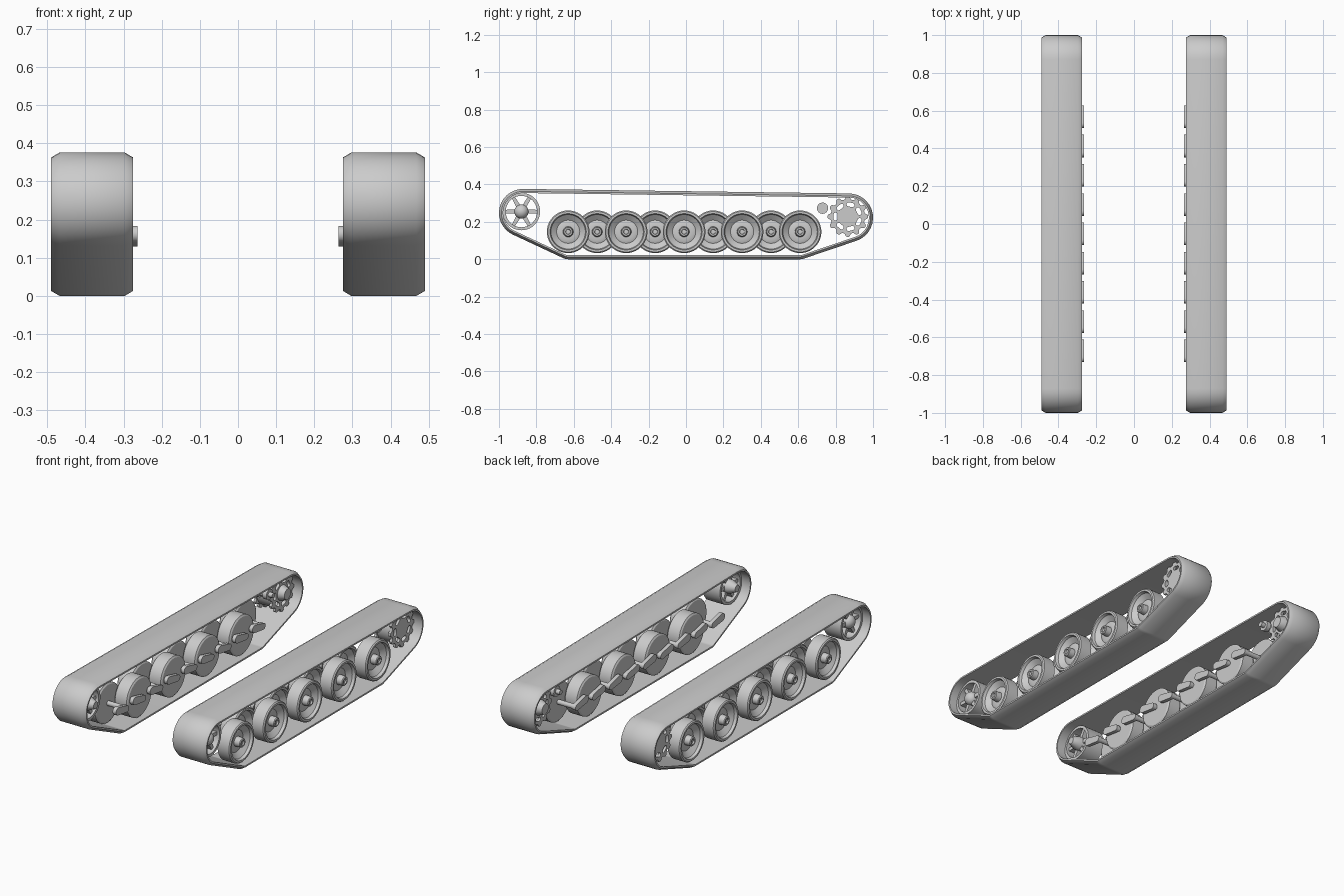
import bpy, bmesh, math
from math import sin, cos, pi, tau
from mathutils import Matrix

cube = bpy.data.objects.get("Cube")
if cube:
    bpy.data.objects.remove(cube, do_unlink=True)

grey = bpy.data.materials.new("plain_grey")
grey.use_nodes = True
colour = (0.6, 0.6, 0.6, 1)
grey.diffuse_color = colour
grey.node_tree.nodes["Principled BSDF"].inputs["Base Color"].default_value = colour

# Local x, y, z become world y, z, x, so profiles are drawn in the side plane
SIDE = Matrix(((0, 0, 1, 0), (1, 0, 0, 0), (0, 1, 0, 0), (0, 0, 0, 1)))


def finish(name, mesh):
    """Link a mesh, shade it and mirror it to the other track."""
    mesh.materials.clear()
    mesh.materials.append(grey)
    ob = bpy.data.objects.new(name, mesh)
    bpy.context.collection.objects.link(ob)
    bpy.ops.object.select_all(action='DESELECT')
    ob.select_set(True)
    bpy.context.view_layer.objects.active = ob
    bpy.ops.object.shade_smooth_by_angle(angle=math.radians(32))
    ob.modifiers.new("Mirror", 'MIRROR')
    return ob


def skin(name, rings, close):
    """Join equal rings of points with quads; close joins last to first."""
    bm = bmesh.new()
    loops = [[bm.verts.new(p) for p in ring] for ring in rings]
    n = len(loops[0])
    pairs = list(zip(loops, loops[1:]))
    if close:
        pairs.append((loops[-1], loops[0]))
    else:
        bm.faces.new(loops[0])
        bm.faces.new(loops[-1])
    for a, b in pairs:
        for i in range(n):
            j = (i + 1) % n
            bm.faces.new((a[i], a[j], b[j], b[i]))
    bmesh.ops.recalc_face_normals(bm, faces=bm.faces)
    mesh = bpy.data.meshes.new(name)
    bm.to_mesh(mesh)
    bm.free()
    return finish(name, mesh)


def lathe(name, y, z, profile, close=False, n=40):
    """Spin (x, radius) pairs about an axle along x."""
    rings = [[(x, y + r * cos(tau * i / n), z + r * sin(tau * i / n)) for i in range(n)]
             for x, r in profile]
    return skin(name, rings, close)


def plate(name, outlines, x0, x1):
    """Flat plate in the side plane; inner outlines become holes."""
    cu = bpy.data.curves.new(name, 'CURVE')
    cu.dimensions = '2D'
    cu.fill_mode = 'BOTH'
    cu.extrude = (x1 - x0) / 2
    for pts in outlines:
        sp = cu.splines.new('POLY')
        sp.points.add(len(pts) - 1)
        for p, (y, z) in zip(sp.points, pts):
            p.co = (y, z, 0, 1)
        sp.use_cyclic_u = True
    temp = bpy.data.objects.new(name + "_outline", cu)
    bpy.context.collection.objects.link(temp)
    bpy.context.view_layer.update()
    mesh = bpy.data.meshes.new_from_object(temp.evaluated_get(bpy.context.evaluated_depsgraph_get()))
    bpy.data.objects.remove(temp, do_unlink=True)
    mesh.transform(Matrix.Translation(((x0 + x1) / 2, 0, 0)) @ SIDE)
    return finish(name, mesh)


def belt(circles, steps):
    """Centre, radius and angle of points on a belt round the circles, anticlockwise."""
    angles = []
    for i, (y, z, r) in enumerate(circles):
        y2, z2, r2 = circles[(i + 1) % len(circles)]
        angles.append(math.atan2(z2 - z, y2 - y) - math.acos((r - r2) / math.hypot(y2 - y, z2 - z)))
    out = []
    for i, (y, z, r) in enumerate(circles):
        sweep = (angles[i] - angles[i - 1]) % tau
        out += [(y, z, r, angles[i - 1] + sweep * k / steps) for k in range(steps + 1)]
    return out


def outline(points, inset=0.0):
    return [(y + (r - inset) * cos(a), z + (r - inset) * sin(a)) for y, z, r, a in points]


# Track band: chamfered cross-section of (x, inset) swept round the run
run = belt([(-0.63, 0.06, 0.06), (0.61, 0.06, 0.06),
            (0.87, 0.222, 0.13), (-0.872, 0.248, 0.128)], 14)
section = [(0.275, 0.022), (0.275, 0.013), (0.297, 0), (0.468, 0), (0.49, 0.013), (0.49, 0.022)]
skin("track_band", [[(x, y, z) for y, z in outline(run, d)] for x, d in section], True)

# Overlapping road wheels, dished outside and flat inside, each on a trailing arm
WHEEL_Z = 0.147
wheel = [(0, 0.105), (0.006, 0.114), (0.078, 0.114), (0.084, 0.108), (0.084, 0.097),
         (0.068, 0.092), (0.045, 0.062), (0.05, 0.05), (0.05, 0.028), (0.084, 0.026),
         (0.088, 0.022), (0.088, 0.014), (0.08, 0.012)]
for i in range(9):
    y = -0.63 + 0.155 * i
    x0 = 0.385 if i % 2 == 0 else 0.292
    lathe(f"road_wheel_{i + 1}", y, WHEEL_Z, [(x0 + x, r) for x, r in wheel])
    lathe(f"wheel_axle_{i + 1}", y, WHEEL_Z, [(0.27, 0.014), (x0 + 0.01, 0.014)], n=16)
    arm = belt([(y - 0.08, 0.162, 0.022), (y, WHEEL_Z, 0.018)], 8)
    plate(f"suspension_arm_{i + 1}", [outline(arm)], 0.264, 0.286)

# Front idler: rim, six spokes and domed hub
IY, IZ = -0.88, 0.255
lathe("idler_rim", IY, IZ, [(0.33, 0.084), (0.33, 0.1), (0.44, 0.1), (0.44, 0.084)], True)
dome = [(0.42 + 0.035 * sin(a), 0.038 * cos(a)) for a in (0, 0.3, 0.6, 0.9, 1.2, 1.45)]
lathe("idler_hub", IY, IZ, [(0.29, 0.02), (0.33, 0.038)] + dome)
for k in range(6):
    a = tau * k / 6
    spoke = [(IY + r * cos(a) - s * sin(a), IZ + r * sin(a) + s * cos(a))
             for r, s in ((0.03, -0.012), (0.09, -0.009), (0.09, 0.009), (0.03, 0.012))]
    plate(f"idler_spoke_{k + 1}", [spoke], 0.345, 0.425)

# Rear drive sprocket: two toothed plates with slots, joined by a drum
SY, SZ = 0.865, 0.228
TEETH, SLOTS = 12, 7


def polar(r, a):
    return (SY + r * cos(a), SZ + r * sin(a))


rim = [polar(0.1 + 0.008 * max(-1, min(1, 1.6 * cos(TEETH * a))), a)
       for a in (tau * i / 144 for i in range(144))]
holes = []
for k in range(SLOTS):
    a = tau * (k + 0.5) / SLOTS
    ends = [polar(0.066, a + s) + (0.011,) for s in (-0.16, 0.16)]
    holes.append(outline(belt(ends, 6)))
for side, x0 in (("inner", 0.325), ("outer", 0.425)):
    plate(f"sprocket_plate_{side}", [rim] + holes, x0, x0 + 0.015)
lathe("sprocket_drum", SY, SZ, [(0.333, 0.079), (0.333, 0.088), (0.432, 0.088), (0.432, 0.079)], True)
lathe("sprocket_axle", SY, SZ, [(0.29, 0.03), (0.33, 0.045), (0.435, 0.045)])

# Return roller
lathe("return_roller", 0.73, 0.273, [(0.285, 0.014), (0.31, 0.014), (0.31, 0.03), (0.335, 0.03),
                                     (0.335, 0.02), (0.365, 0.02), (0.365, 0.03), (0.39, 0.03)], n=24)
